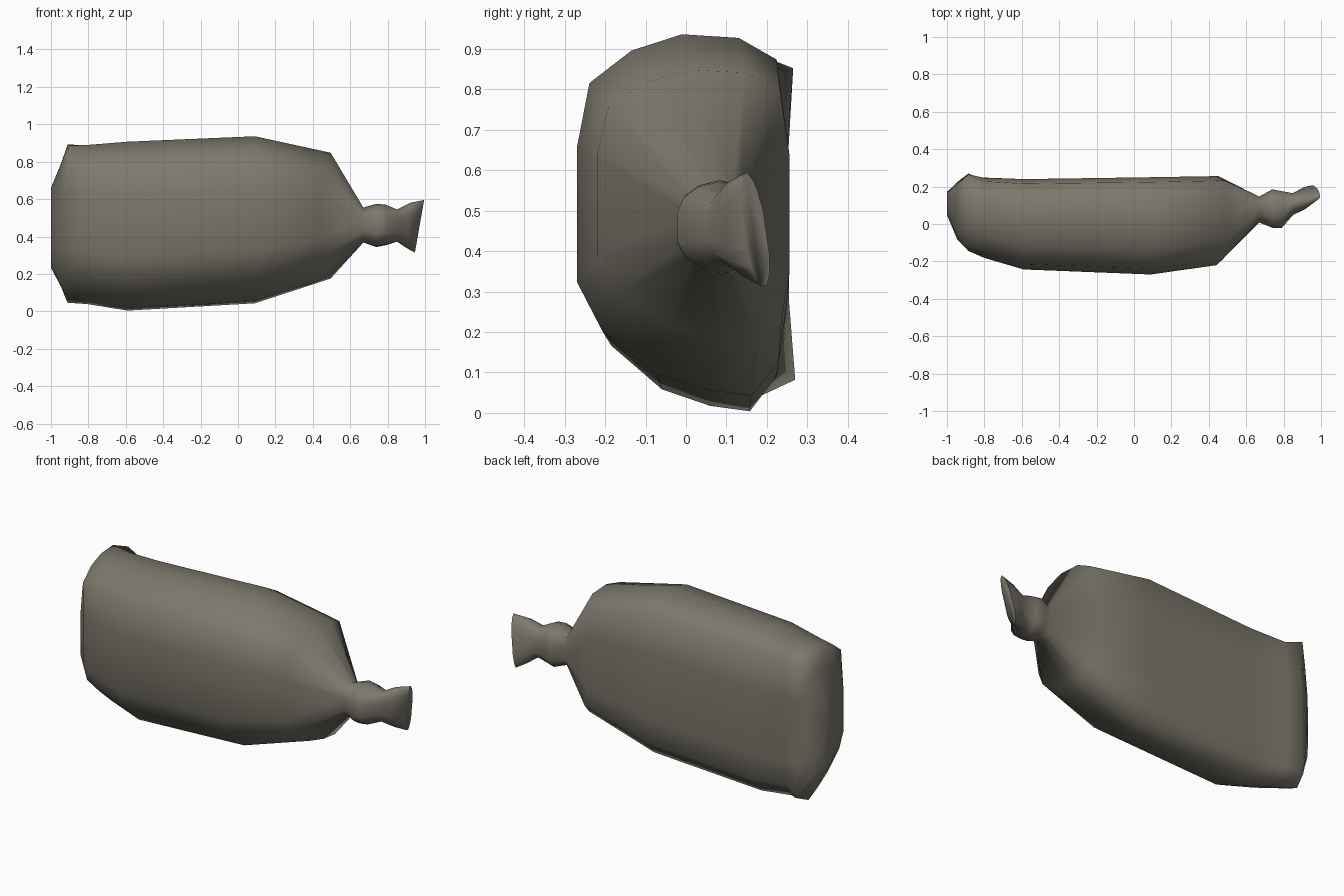
import bpy, bmesh, math

if "Cube" in bpy.data.objects:
    bpy.data.objects.remove(bpy.data.objects["Cube"])

mat = bpy.data.materials.new("drab sackcloth")
mat.diffuse_color = (0.205, 0.19, 0.152, 1)
mat.use_nodes = True
mat.node_tree.nodes["Principled BSDF"].inputs["Base Color"].default_value = mat.diffuse_color

# D-shaped cross-section (y, z in -1..1): bulging front, flat back
D = [(-1, .37), (-.88, .73), (-.48, .91), (0, 1), (.54, .98), (.9, .86), (1, .37),
     (1, -.48), (.92, -.82), (.66, -1), (.25, -.97), (-.24, -.88), (-.76, -.64), (-1, -.37)]
N = len(D)

# rings: x, y range, z range, roundness (0 = D, 1 = ellipse, < 0 = boxier),
# x slant, y shear, x bow of top and bottom
RINGS = [
    (-1.00, .05, .17, .24, .66, -.2, 0, 0, 0),
    (-.945, -.08, .22, .145, .79, -.3, 0, 0, 0),
    (-.87, -.14, .248, .07, .886, -.35, 0, 0, -.04),
    (-.80, -.18, .246, .045, .890, -.1, 0, 0, 0),
    (-.59, -.243, .24, .004, .907, 0, 0, 0, 0),
    (.09, -.27, .25, .043, .936, 0, 0, 0, 0),
    (.41, -.22, .256, .175, .848, 0, 0, 0, .085),
    (.67, .005, .15, .365, .555, .7, 0, 0, 0),
    (.74, -.025, .19, .34, .575, .7, 0, 0, 0),
    (.79, -.025, .18, .35, .57, .7, 0, 0, 0),
    (.85, .045, .168, .37, .545, .8, 0, 0, 0),
    (.91, .08, .195, .335, .58, 1, .01, -.015, 0),
    (.97, .14, .20, .31, .595, 1, .025, -.022, 0),
]


def ring(bm, x, y0, y1, z0, z1, rnd, slant, shear, bow):
    verts = []
    for u, v in D:
        r = math.hypot(u, v)
        u += (u / r - u) * rnd
        v += (v / r - v) * rnd
        verts.append(bm.verts.new((x + slant * v + bow * abs(v),
                                   (y0 + y1) / 2 + u * (y1 - y0) / 2 + shear * v,
                                   (z0 + z1) / 2 + v * (z1 - z0) / 2)))
    return verts


# sack body, pinched neck and flared tail as one lofted skin
bm = bmesh.new()
loops = [ring(bm, *p) for p in RINGS]
for a, b in zip(loops, loops[1:]):
    for i in range(N):
        j = (i + 1) % N
        bm.faces.new((a[i], a[j], b[j], b[i]))
for end in (loops[0], loops[-1]):
    bm.faces.new(end)

# pull the two rear corners of the closed end into small ears
loops[2][5].co = (-.885, .265, .852)
loops[2][8].co = (-.885, .27, .082)
bmesh.ops.recalc_face_normals(bm, faces=bm.faces)
for f in bm.faces:
    f.smooth = True
me = bpy.data.meshes.new("sack")
bm.to_mesh(me)
bm.free()
me.materials.append(mat)
ob = bpy.data.objects.new("sack", me)
bpy.context.collection.objects.link(ob)
bpy.context.view_layer.objects.active = ob
ob.select_set(True)
bpy.ops.object.shade_smooth_by_angle(angle=math.radians(80))
